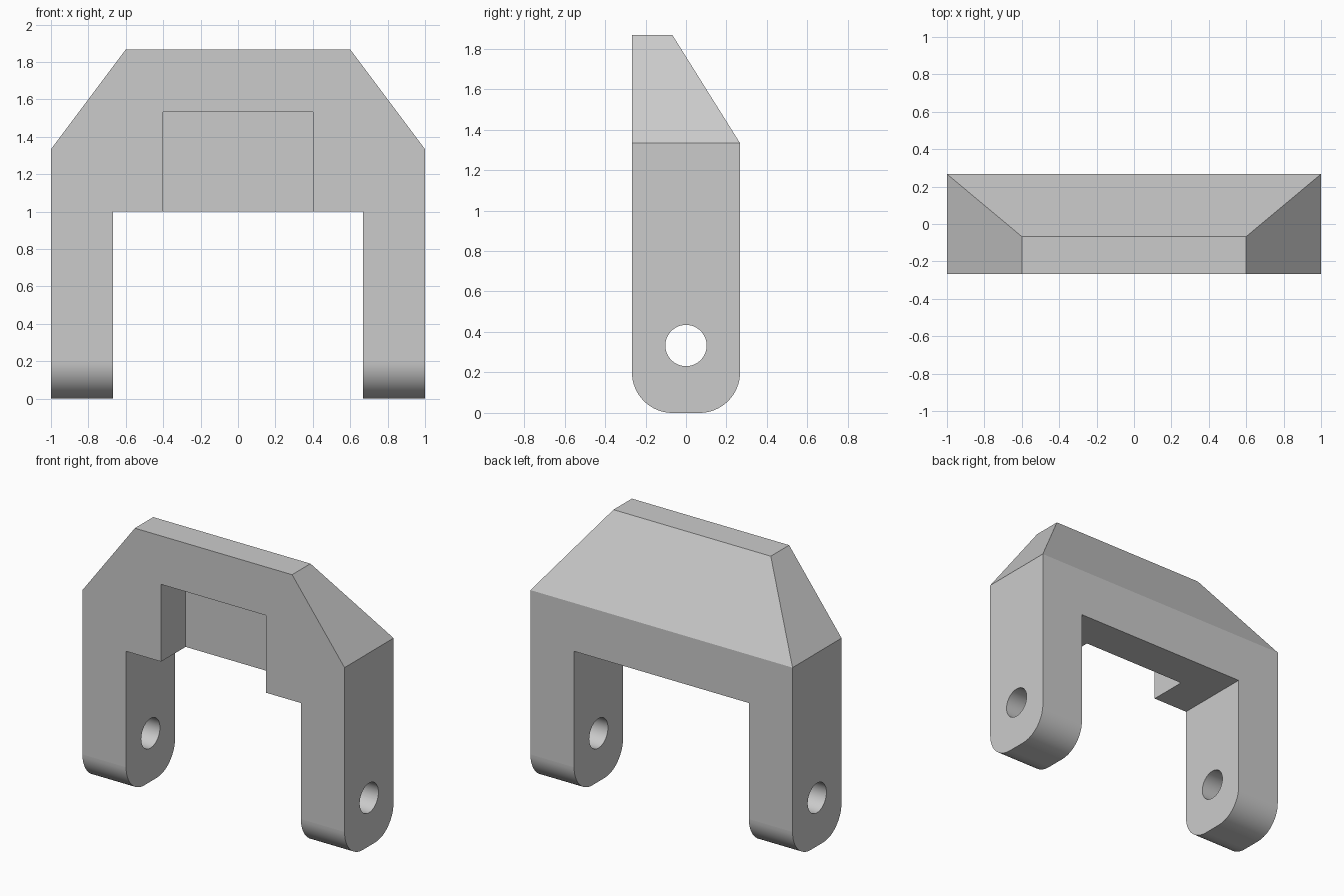
import bpy, bmesh
from math import sin, cos, pi
from mathutils import Matrix, Vector

cube = bpy.data.objects.get("Cube")
if cube:
    bpy.data.objects.remove(cube, do_unlink=True)

HALF, DEPTH, TOP, SHOULDER = 1.0, 0.267, 1.867, 1.333
RIDGE_X, RIDGE_Y, ROUND, STEPS = 0.6, -0.067, 0.2, 16

grey = bpy.data.materials.new("plain grey")
grey.use_nodes = True
colour = (0.6, 0.6, 0.6, 1)
grey.diffuse_color = colour
grey.node_tree.nodes["Principled BSDF"].inputs["Base Color"].default_value = colour


def make_object(name, bm):
    bmesh.ops.recalc_face_normals(bm, faces=bm.faces[:])
    mesh = bpy.data.meshes.new(name)
    bm.to_mesh(mesh)
    bm.free()
    mesh.materials.append(grey)
    obj = bpy.data.objects.new(name, mesh)
    bpy.context.collection.objects.link(obj)
    return obj


def box(name, low, high):
    low, high = Vector(low), Vector(high)
    bm = bmesh.new()
    bmesh.ops.create_cube(bm, size=1, matrix=Matrix.Translation((low + high) / 2)
                          @ Matrix.Diagonal((*(high - low), 1)))
    return make_object(name, bm)


# Side profile: rounded feet, straight front, sloping upper back
def foot_corner(side, start):
    centre = side * (DEPTH - ROUND)
    angles = [start + pi / 2 * i / STEPS for i in range(STEPS + 1)]
    return [(centre + ROUND * cos(a), ROUND + ROUND * sin(a)) for a in angles]


profile = foot_corner(-1, pi) + foot_corner(1, 1.5 * pi)
profile += [(DEPTH, SHOULDER), (RIDGE_Y, TOP), (-DEPTH, TOP)]

# Extrude across the width, then slice off the sloping shoulders
bm = bmesh.new()
face = bm.faces.new([bm.verts.new((-HALF, y, z)) for y, z in profile])
extruded = bmesh.ops.extrude_face_region(bm, geom=[face])["geom"]
bmesh.ops.translate(bm, vec=(2 * HALF, 0, 0),
                    verts=[v for v in extruded if isinstance(v, bmesh.types.BMVert)])
for side in (-1, 1):
    cut = bmesh.ops.bisect_plane(
        bm, geom=bm.verts[:] + bm.edges[:] + bm.faces[:], dist=0.0001,
        plane_co=(side * HALF, 0, SHOULDER),
        plane_no=(side * (TOP - SHOULDER), 0, HALF - RIDGE_X), clear_outer=True)
    rim = [e for e in cut["geom_cut"] if isinstance(e, bmesh.types.BMEdge)]
    bmesh.ops.holes_fill(bm, edges=[e for e in bm.edges if e.is_boundary] or rim, sides=0)
bracket = make_object("bracket", bm)

# Cutters: gap between the legs, front recess, pin hole
leg_gap = box("leg_gap_cutter", (-0.667, -0.5, -0.5), (0.667, 0.5, 1.0))
recess = box("recess_cutter", (-0.4, -0.5, 0.8), (0.4, 0, 1.533))
bm = bmesh.new()
bmesh.ops.create_cone(bm, cap_ends=True, segments=48, radius1=0.102, radius2=0.102, depth=3,
                      matrix=Matrix.Translation((0, 0, 0.333)) @ Matrix.Rotation(pi / 2, 4, 'Y'))
pin_hole = make_object("pin_hole_cutter", bm)

bpy.context.view_layer.objects.active = bracket
for cutter in (leg_gap, recess, pin_hole):
    mod = bracket.modifiers.new(cutter.name, 'BOOLEAN')
    mod.operation, mod.solver, mod.object = 'DIFFERENCE', 'EXACT', cutter
    bpy.ops.object.modifier_apply(modifier=mod.name)
    bpy.data.objects.remove(cutter, do_unlink=True)

# Smooth only the narrow strips of the foot corners and pin holes
for poly in bracket.data.polygons:
    poly.use_smooth = poly.area < 0.02 and poly.center.z < 0.5
